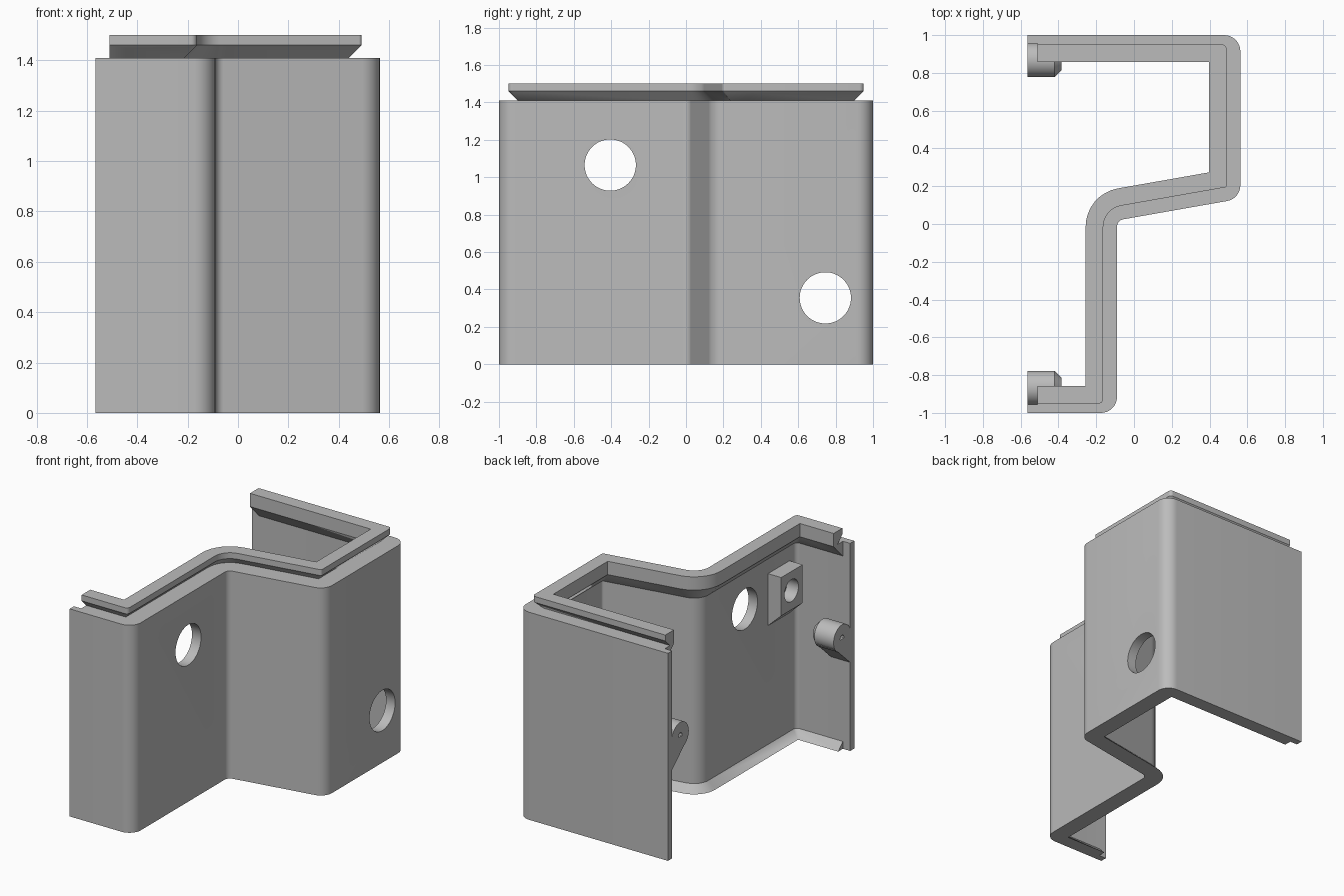
import bpy, bmesh, math
from mathutils import Vector, Matrix

if "Cube" in bpy.data.objects:
    bpy.data.objects.remove(bpy.data.objects["Cube"])

grey = bpy.data.materials.new("light_grey")
grey.diffuse_color = (0.5, 0.5, 0.5, 1)
grey.use_nodes = True
grey.node_tree.nodes["Principled BSDF"].inputs["Base Color"].default_value = grey.diffuse_color

H = 1.41        # height of the wall
T = 0.045       # wall thickness
EXTRA = 0.023   # extra thickness of the middle walls
END = -0.565    # open end of the wall
LIP_END = -0.51
ARC = 8


def finish(bm, name):
    bmesh.ops.remove_doubles(bm, verts=bm.verts, dist=0.0002)
    bmesh.ops.recalc_face_normals(bm, faces=bm.faces)
    me = bpy.data.meshes.new(name)
    bm.to_mesh(me)
    bm.free()
    me.materials.append(grey)
    ob = bpy.data.objects.new(name, me)
    bpy.context.collection.objects.link(ob)
    return ob


def smooth(ob):
    bpy.ops.object.select_all(action='DESELECT')
    ob.select_set(True)
    bpy.context.view_layer.objects.active = ob
    bpy.ops.object.shade_smooth_by_angle(angle=math.radians(30))


def plan(k, end):
    """Rounded plan path, moved inwards by k."""
    pts = [Vector(p) for p in ((end, 1), (0.563, 1), (0.563, 0.134),
                               (-0.09, 0.019), (-0.09, -1), (end, -1))]
    dirs = [(b - a).normalized() for a, b in zip(pts, pts[1:])]
    d = [k, k + EXTRA, k + EXTRA, k + EXTRA, k] if k > 0 else [0] * 5
    base = [p + Vector((u.y, -u.x)) * o for p, u, o in zip(pts, dirs, d)]
    out = [base[0]]
    for i in range(1, 5):
        u, v = dirs[i - 1], dirs[i]
        cross = u.x * v.y - u.y * v.x
        w = base[i] - base[i - 1]
        corner = base[i - 1] + u * ((w.x * v.y - w.y * v.x) / cross)
        s = 1 if cross > 0 else -1
        theta = math.acos(max(-1, min(1, u.dot(v))))
        inset = (d[i - 1] + d[i]) / 2
        r = 0.04 + inset if s > 0 else max(0, 0.085 - inset)
        n = Vector((-u.y, u.x)) * s
        centre = corner - u * r * math.tan(theta / 2) + n * r
        for j in range(ARC + 1):
            out.append(centre - Matrix.Rotation(s * theta * j / ARC, 2) @ (n * r))
    out.append(Vector((end, -1 + k)))
    return out


def sweep(name, section, end):
    """Sweep an (inset, height) section along the plan path."""
    bm = bmesh.new()
    rows = [[bm.verts.new((p.x, p.y, z)) for p in plan(k, end)] for k, z in section]
    n = len(rows[0])
    for a, b in zip(rows, rows[1:] + rows[:1]):
        for i in range(n - 1):
            bm.faces.new((a[i], a[i + 1], b[i + 1], b[i]))
    bm.faces.new([r[0] for r in rows])
    bm.faces.new([r[-1] for r in rows])
    return finish(bm, name)


def turned(name, x0, x1, y, z, r0, r1=None, segs=40):
    """Cylinder or cone along x."""
    bm = bmesh.new()
    m = (Matrix.Translation(((x0 + x1) / 2, y, z)) @ Matrix.Rotation(math.pi / 2, 4, 'Y'))
    bmesh.ops.create_cone(bm, cap_ends=True, segments=segs, radius1=r0,
                          radius2=r0 if r1 is None else r1, depth=x1 - x0, matrix=m)
    return finish(bm, name)


def prism(name, loop, offset):
    bm = bmesh.new()
    f = bm.faces.new([bm.verts.new(p) for p in loop])
    ext = bmesh.ops.extrude_face_region(bm, geom=[f])
    bmesh.ops.translate(bm, vec=offset,
                        verts=[v for v in ext['geom'] if isinstance(v, bmesh.types.BMVert)])
    return finish(bm, name)


def cut(ob, cutter):
    cutter.hide_render = True
    mod = ob.modifiers.new("cut", 'BOOLEAN')
    mod.operation = 'DIFFERENCE'
    mod.solver = 'EXACT'
    mod.object = cutter
    bpy.context.view_layer.objects.active = ob
    bpy.ops.object.modifier_apply(modifier=mod.name)
    bpy.data.objects.remove(cutter)


# Thin stepped wall with two round openings
wall = sweep("wall", [(0, 0), (0, H), (T, H), (T, 0)], END)
cut(wall, turned("opening_cutter", -0.4, 0.1, -0.405, 1.065, 0.137, segs=64))
cut(wall, turned("opening_cutter", 0.35, 0.8, 0.745, 0.355, 0.137, segs=64))
smooth(wall)

# Undercut snap lip at the top, chamfered on the inside
smooth(sweep("top_lip", [(T, 1.31), (T, H), (0.1, H), (0.05, 1.46), (0.05, 1.5),
                         (0.143, 1.5), (0.143, H)], LIP_END))

# Small chamfered rib at the foot
smooth(sweep("bottom_rib", [(T, 0), (T, 0.05), (0.095, 0)], LIP_END))

# Screw bosses with sloping supports at both open ends
for s, side in ((1, "back"), (-1, "front")):
    boss = turned(side + "_boss", END, -0.42, s * 0.868, 0.8, 0.091)
    cut(boss, turned("pilot_cutter", END - 0.05, -0.46, s * 0.868, 0.8, 0.02, segs=20))
    smooth(boss)
    smooth(turned(side + "_boss_tip", -0.42, -0.385, s * 0.868, 0.8, 0.091, 0.056))
    smooth(prism(side + "_boss_support",
                 [(END, s * y, z) for y, z in ((0.957, 0.8), (0.957, 0.6),
                                               (0.788, 0.755), (0.82, 0.79))],
                 (0.145, 0, 0)))

# Nut block on the inside of the middle wall
block = prism("nut_block", [(x, -0.885, z) for x, z in ((-0.14, 1.21), (-0.257, 1.21),
                                                        (-0.257, 0.95), (-0.14, 0.84))],
              (0, 0.23, 0))
cut(block, turned("nut_cutter", -0.35, -0.17, -0.765, 1.08, 0.075, segs=32))
smooth(block)
